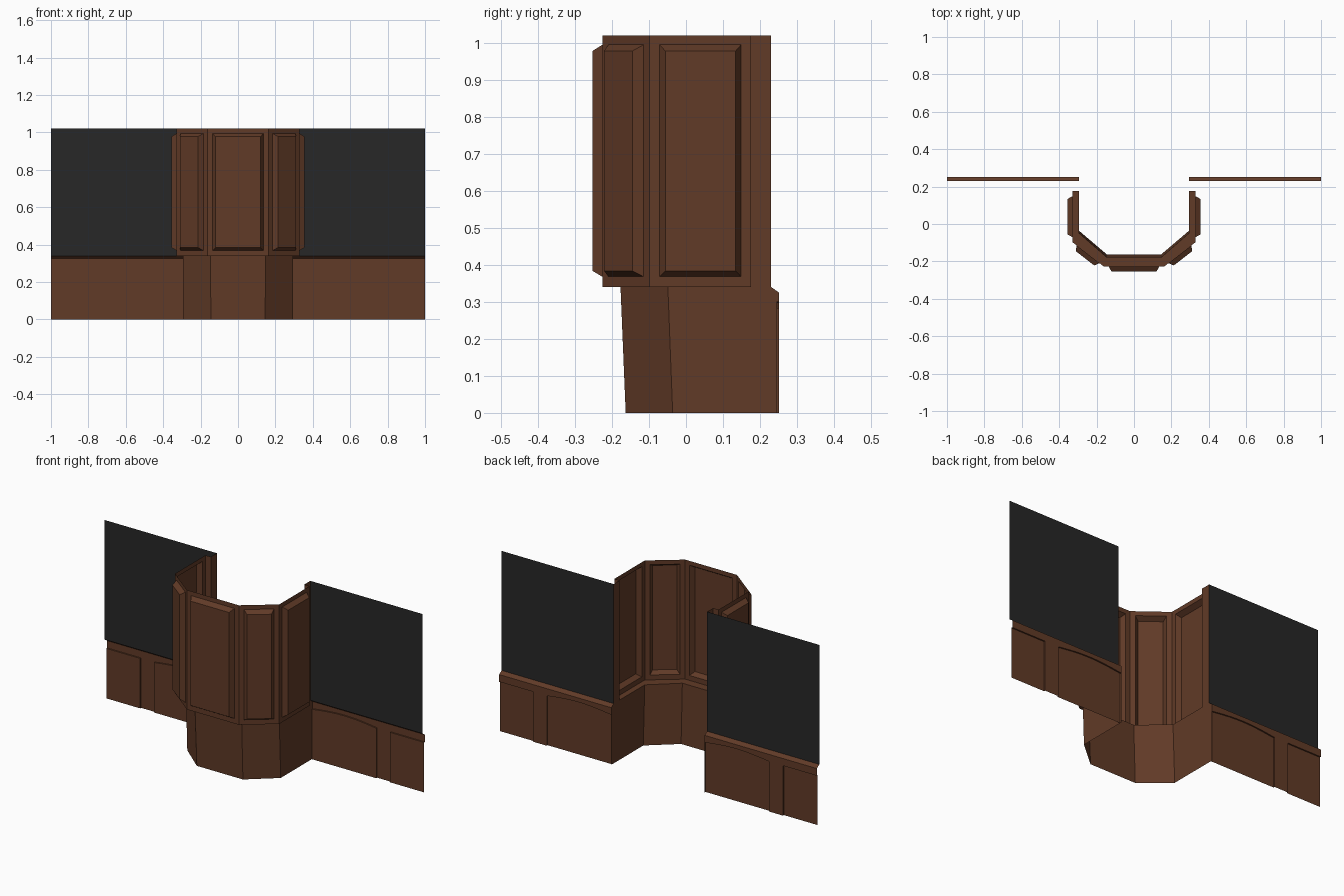
import bpy, bmesh, math
from mathutils import Vector

if "Cube" in bpy.data.objects:
    bpy.data.objects.remove(bpy.data.objects["Cube"])


def material(name, rgb):
    m = bpy.data.materials.new(name)
    m.diffuse_color = (*rgb, 1)
    m.use_nodes = True
    m.node_tree.nodes["Principled BSDF"].inputs["Base Color"].default_value = m.diffuse_color
    return m


WOOD = material("brown wood", (0.120, 0.043, 0.020))
DARK = material("dark grey board", (0.020, 0.020, 0.020))


def sheet(name, polys, mat):
    """Thin surface from a list of polygons, welded together."""
    bm = bmesh.new()
    for p in polys:
        bm.faces.new([bm.verts.new(v) for v in p])
    bmesh.ops.remove_doubles(bm, verts=bm.verts, dist=1e-5)
    me = bpy.data.meshes.new(name)
    bm.to_mesh(me)
    bm.free()
    me.materials.append(mat)
    ob = bpy.data.objects.new(name, me)
    bpy.context.collection.objects.link(ob)
    return ob


def mirror_x(pts):
    """Polyline on the +x side, continued round to the -x side."""
    return pts + [(-x, y) for x, y in reversed(pts)]


TOP, MID, LIP = 1.02, 0.34, 0.325
W = 0.294                       # half width of the opening
BACK, FACE, PANEL = 0.23, 0.252, 0.244

# plan outlines of the bay
outer = mirror_x([(0.328, 0.176), (0.328, -0.098), (0.163, -0.226)])
ledge = mirror_x([(W, 0.176), (W, -0.049), (0.147, -0.177)])
foot = mirror_x([(W, 0.176), (W, -0.036), (0.145, -0.163)])


# upper bay: each side carries a raised bevelled panel, open at the back
def raised_panel(a, b):
    a, b = Vector((*a, 0)), Vector((*b, 0))
    d = (b - a).normalized()
    n = Vector((-d.y, d.x, 0))
    if n.dot(a + b - Vector((0, 0.2, 0))) < 0:
        n = -n
    length = (b - a).length

    def rect(inset, z0, z1, out):
        s, e = a + d * inset + n * out, b - d * inset + n * out
        return [Vector((p.x, p.y, z)) for p, z in
                ((s, z0), (e, z0), (e, z1), (s, z1))]
    rings = [rect(0, MID, TOP, 0), rect(0.027, 0.368, 0.995, 0),
             rect(0.042, 0.384, 0.978, 0.027)]
    out = [rings[-1]]
    for r, q in zip(rings, rings[1:]):
        for i in range(4):
            j = (i + 1) % 4
            out.append([r[i], r[j], q[j], q[i]])
    return out


upper = []
for i in range(5):
    upper += raised_panel(outer[i], outer[i + 1])
    # ledge below the panels
    upper.append([(*outer[i], MID), (*ledge[i], MID),
                  (*ledge[i + 1], MID), (*outer[i + 1], MID)])
for s in (1, -1):
    # end return, then the jamb running back to the wall
    upper.append([(s * 0.328, 0.176, MID), (s * W, 0.176, MID),
                  (s * W, 0.176, TOP), (s * 0.328, 0.176, TOP)])
    upper.append([(s * W, 0.176, MID), (s * W, BACK, MID),
                  (s * W, BACK, TOP), (s * W, 0.176, TOP)])
sheet("upper_bay_panels", upper, WOOD)

# lower bay: slightly tapered plinth
lower = [[(*foot[i], 0), (*foot[i + 1], 0), (*ledge[i + 1], MID), (*ledge[i], MID)]
         for i in range(5)]
for s in (1, -1):
    lower.append([(s * W, 0.176, 0), (s * W, FACE, 0), (s * W, FACE, LIP),
                  (s * W, BACK, MID), (s * W, 0.176, MID)])
sheet("lower_bay_plinth", lower, WOOD)


# side walls: dark board above, wainscot with recessed panels below
def wainscot(s):
    def quad(x0, z0, y0, x1, z1, y1, z2, z3):
        return [(s * x0, y0, z0), (s * x1, y0, z1), (s * x1, y1, z3), (s * x0, y1, z2)]
    polys = [quad(W, LIP, FACE, 1, LIP, BACK, MID, MID),      # sloping cap
             quad(0.70, 0, FACE, 0.787, 0, FACE, LIP, LIP)]   # stile
    arch = [(W + (0.70 - W) * t / 10, 0.284 + 0.017 * math.sin(math.pi * t / 10))
            for t in range(11)]
    flat = [(0.787, 0.284), (1.0, 0.284)]
    for prof in (arch, flat):
        for (x0, h0), (x1, h1) in zip(prof, prof[1:]):
            polys.append(quad(x0, 0, PANEL, x1, 0, PANEL, h0, h1))
            polys.append(quad(x0, h0, PANEL, x1, h1, FACE, h0, h1))
            polys.append(quad(x0, h0, FACE, x1, h1, FACE, LIP, LIP))
    for x in (0.70, 0.787):                                   # stile edges
        polys.append([(s * x, PANEL, 0), (s * x, FACE, 0),
                      (s * x, FACE, 0.284), (s * x, PANEL, 0.284)])
    return polys


for s, side in ((1, "right"), (-1, "left")):
    sheet(side + "_wainscot", wainscot(s), WOOD)
    sheet(side + "_wall_board", [[(s * W, BACK, MID), (s * 1, BACK, MID),
                                  (s * 1, BACK, TOP), (s * W, BACK, TOP)]], DARK)

# consistent face directions
for ob in bpy.context.collection.objects:
    bm = bmesh.new()
    bm.from_mesh(ob.data)
    bmesh.ops.recalc_face_normals(bm, faces=bm.faces)
    bm.to_mesh(ob.data)
    bm.free()
